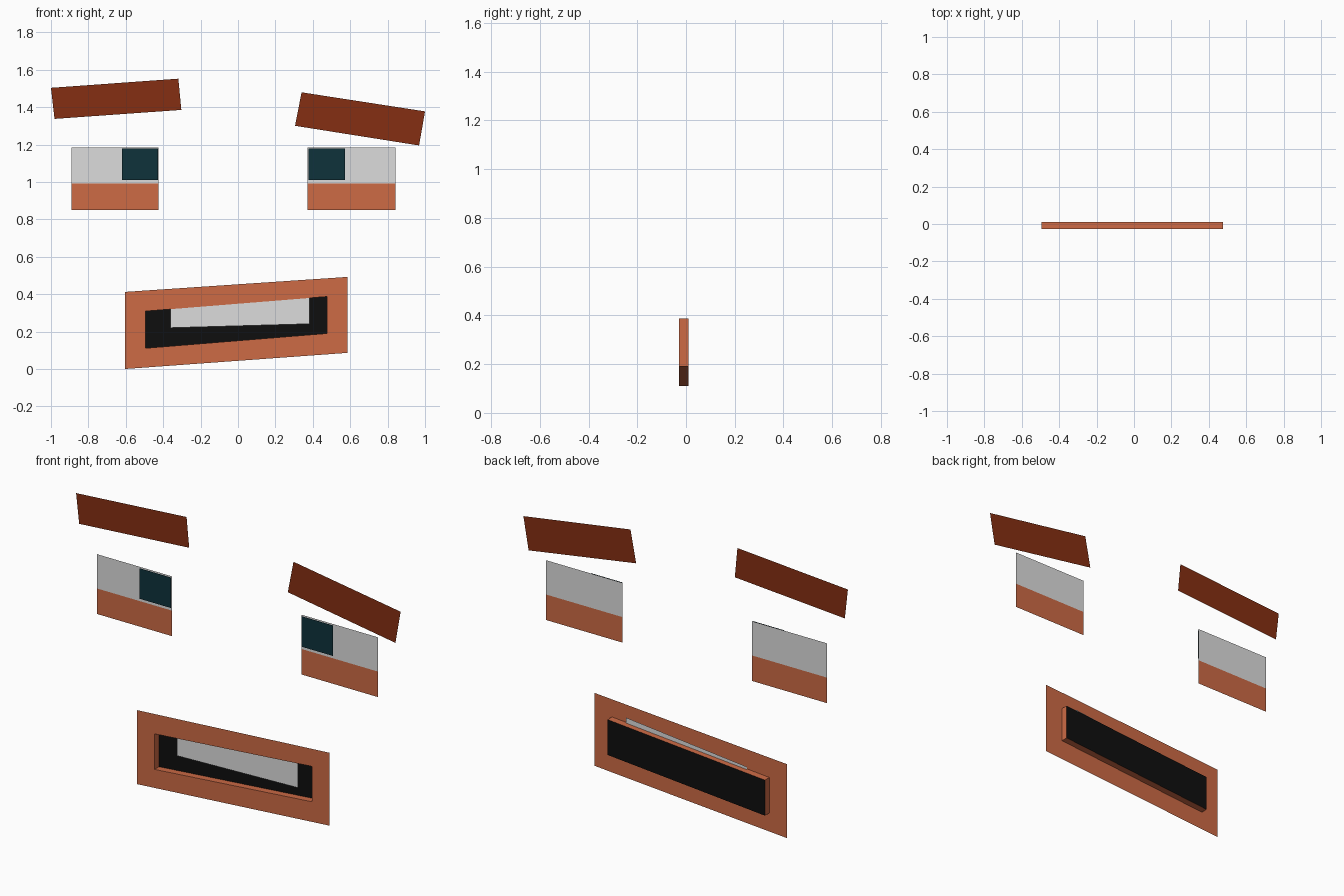
import bpy, bmesh

if "Cube" in bpy.data.objects:
    bpy.data.objects.remove(bpy.data.objects["Cube"])


def material(name, rgb):
    m = bpy.data.materials.new(name)
    m.diffuse_color = (*rgb, 1)
    m.use_nodes = True
    m.node_tree.nodes["Principled BSDF"].inputs["Base Color"].default_value = m.diffuse_color
    return m


SKIN = material("terracotta", (0.61, 0.145, 0.06))
WHITE = material("off_white", (0.72, 0.72, 0.72))
BROWN = material("dark_brown", (0.235, 0.028, 0.006))
TEAL = material("deep_teal", (0.0044, 0.032, 0.044))
BLACK = material("black", (0.0044, 0.0044, 0.0044))


def build(name, rings, faces, mats):
    """rings: (y, corner list); faces: (vertex indices, material slot)."""
    bm = bmesh.new()
    v = [bm.verts.new((x, y, z)) for y, pts in rings for x, z in pts]
    for idx, slot in faces:
        bm.faces.new([v[i] for i in idx]).material_index = slot
    me = bpy.data.meshes.new(name)
    bm.to_mesh(me)
    bm.free()
    for m in mats:
        me.materials.append(m)
    ob = bpy.data.objects.new(name, me)
    bpy.context.collection.objects.link(ob)
    return ob


def plate(name, pts, y, mat):
    """Flat four-cornered sheet facing the front."""
    build(name, [(y, pts)], [((0, 1, 2, 3), 0)], [mat])


def rect(x0, x1, z0, z1):
    return [(x0, z0), (x1, z0), (x1, z1), (x0, z1)]


# Layer depths, front to back
MOUTH_Y, TEETH_Y, POCKET_Y = -0.028, -0.021, 0.011
BROW_Y, PUPIL_Y, EYE_Y = 0.003, 0.019, 0.028

# Eyes: lower lid and white share one sheet, with a pupil just in front
for side, x0, x1, p0, p1 in (("left", -0.89, -0.425, -0.62, -0.427),
                             ("right", 0.372, 0.842, 0.378, 0.572)):
    build(side + "_eye",
          [(EYE_Y, [(x0, 0.85), (x1, 0.85), (x1, 0.992), (x0, 0.992),
                    (x1, 1.183), (x0, 1.183)])],
          [((0, 1, 2, 3), 0), ((3, 2, 4, 5), 1)], [SKIN, WHITE])
    plate(side + "_pupil", rect(p0, p1, 1.01, 1.18), PUPIL_Y, TEAL)

# Eyebrows
plate("left_eyebrow",
      [(-0.981, 1.337), (-0.303, 1.385), (-0.319, 1.552), (-1.0, 1.503)], BROW_Y, BROWN)
plate("right_eyebrow",
      [(0.305, 1.30), (0.968, 1.195), (1.0, 1.377), (0.34, 1.479)], BROW_Y, BROWN)

# Mouth: slanted lip frame, pocket walls and black pocket back
lips = [(-0.603, 0.0), (0.585, 0.086), (0.585, 0.492), (-0.603, 0.412)]
hole = [(-0.494, 0.111), (0.476, 0.19), (0.476, 0.387), (-0.494, 0.309)]
faces = [((8, 9, 10, 11), 1)]
for i in range(4):
    j = (i + 1) % 4
    faces.append(((i, j, 4 + j, 4 + i), 0))
    faces.append(((4 + i, 4 + j, 8 + j, 8 + i), 0))
build("mouth", [(MOUTH_Y, lips), (MOUTH_Y, hole), (POCKET_Y, hole)], faces, [SKIN, BLACK])

# Upper teeth, tucked up behind the lip
plate("teeth", [(-0.362, 0.22), (0.383, 0.241), (0.383, 0.41), (-0.362, 0.335)],
      TEETH_Y, WHITE)
